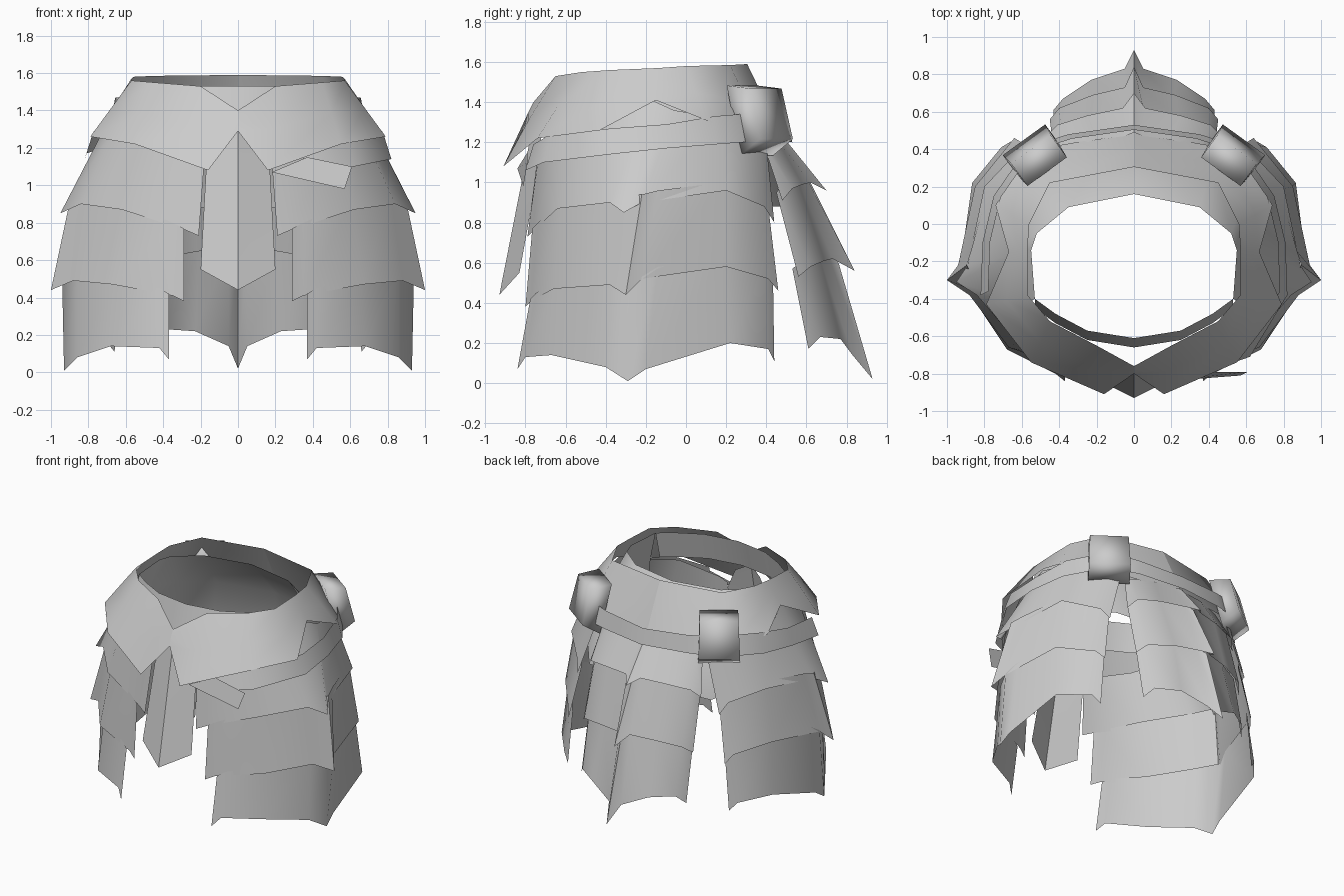
import bpy
import bmesh
import math
from mathutils import Matrix

default = bpy.data.objects.get("Cube")
if default:
    bpy.data.objects.remove(default)

grey = bpy.data.materials.new("plain_grey")
grey.use_nodes = True
grey.diffuse_color = (0.6, 0.6, 0.6, 1)
grey.node_tree.nodes["Principled BSDF"].inputs["Base Color"].default_value = (0.6, 0.6, 0.6, 1)


def finish(name, bm, angle):
    """Turn a bmesh into a named grey object with smooth shading."""
    mesh = bpy.data.meshes.new(name)
    bm.to_mesh(mesh)
    bm.free()
    mesh.materials.append(grey)
    obj = bpy.data.objects.new(name, mesh)
    bpy.context.collection.objects.link(obj)
    bpy.ops.object.select_all(action="DESELECT")
    obj.select_set(True)
    bpy.context.view_layer.objects.active = obj
    bpy.ops.object.shade_smooth_by_angle(angle=math.radians(angle))


def sheet(name, rows, angle=45):
    """Join equal rows of points into a sheet."""
    bm = bmesh.new()
    grid = [[bm.verts.new(p) for p in row] for row in rows]
    for low, high in zip(grid, grid[1:]):
        for i in range(len(low) - 1):
            bm.faces.new((low[i], low[i + 1], high[i + 1], high[i]))
    finish(name, bm, angle)


def flip(row):
    return [(-x, y, z) for x, y, z in reversed(row)]


def both(row):
    """Extend a half row that starts on the centre line to the other side."""
    return flip(row)[:-1] + list(row)


# Side panels: three flared tiers, each starting just inside the one above
top = [(.18, -.74, 1.13), (.24, -.73, 1.16), (.50, -.63, 1.25), (.66, -.40, 1.3),
       (.66, -.17, 1.41), (.69, -.06, 1.36), (.66, .17, 1.32), (.51, .36, 1.25), (.45, .40, 1.2)]
side_tiers = {
    "upper": [(.21, -.79, .73), (.28, -.76, .76), (.62, -.64, .87), (.84, -.38, .9),
              (.95, -.31, .85), (.89, -.22, .9), (.80, .20, .96), (.62, .39, .88), (.58, .44, .8)],
    "middle": [(.29, -.80, .38), (.35, -.77, .41), (.67, -.66, .47), (.88, -.38, .49),
               (1.0, -.30, .44), (.94, -.22, .52), (.85, .20, .58), (.68, .41, .52), (.64, .46, .46)],
    "lower": [(.37, -.84, .07), (.42, -.80, .13), (.68, -.67, .14), (.86, -.40, .08),
              (.93, -.29, .01), (.92, -.20, .07), (.865, .22, .20), (.71, .41, .17), (.66, .44, .11)],
}
for tier, bottom in side_tiers.items():
    if tier != "upper":
        top = [(x * .975, -.19 + (y + .19) * .96, z + .04) for x, y, z in top]
        top[:2] = [(b[0], t[1], t[2]) for b, t in zip(bottom, top[:2])]
        top[4] = (top[4][0] * .965, -.22, top[4][2] + .05)
        top[5] = (top[5][0], -.14, top[5][2] + .02)
    sheet("left_panel_" + tier, [bottom, top])
    sheet("right_panel_" + tier, [flip(bottom), flip(top)])
    top = bottom

# Back tail: three ridged tiers
top = [(0, .49, 1.22), (.05, .47, 1.22), (.2, .45, 1.22), (.36, .41, 1.2), (.41, .39, 1.18)]
tail_tiers = {
    "upper": [(0, .70, .96), (.06, .62, 1.0), (.25, .58, .99), (.41, .53, .97), (.46, .48, .91)],
    "middle": [(0, .84, .56), (.05, .73, .62), (.22, .69, .61), (.40, .62, .58), (.45, .56, .53)],
    "lower": [(0, .93, .02), (.05, .83, .14), (.23, .77, .22), (.38, .67, .23), (.43, .61, .17)],
}
for tier, bottom in tail_tiers.items():
    if tier != "upper":
        top = [(x * .95, y - (.03 if x else .08), z + .04) for x, y, z in top]
    sheet("tail_" + tier, [both(bottom), both(top)])
    top = bottom

# Front tongue with a centre crease
sheet("front_tongue", [both([(0, -.93, .44), (.2, -.83, .55)]),
                       both([(0, -.79, 1.15), (.17, -.73, 1.1)]),
                       both([(0, -.76, 1.3), (.1, -.72, 1.25)])], 20)

# Waist collar: crossed flaps in front, raised notch at the sides
rim = [(0, -.76, 1.40), (.2, -.65, 1.53), (.45, -.52, 1.55), (.57, -.38, 1.56),
       (.57, -.14, 1.57), (.56, 0, 1.58), (.45, .22, 1.585), (0, .305, 1.59)]
hem = [(0, -.8, 1.29), (.16, -.91, 1.08), (.55, -.74, 1.22), (.79, -.43, 1.26),
       (.67, -.15, 1.41), (.74, .1, 1.31), (.58, .39, 1.2), (0, .49, 1.19)]
middle = [((a[0] + b[0]) * .5, (a[1] + b[1]) * .505, (a[2] + b[2]) * .5)
          for a, b in zip(rim, hem)]
sheet("collar_left", [hem, middle, rim], 80)
sheet("collar_right", [flip(hem), flip(middle), flip(rim)], 80)

# Lining: a flared inner shell at the sides and back, a short band in front
shell_top = [(0, .16, 1.53), (.35, .09, 1.53), (.52, -.05, 1.53), (.55, -.14, 1.53), (.53, -.4, 1.53)]
shell_low = [(0, .43, 1.22), (.42, .34, 1.22), (.6, .16, 1.24), (.64, -.12, 1.3), (.6, -.44, 1.3)]
shell_hem = [(0, .47, .88), (.5, .42, .88), (.67, .2, .95), (.74, -.16, 1.12), (.64, -.48, 1.15)]
sheet("inner_lining", [both(shell_hem), both(shell_low), both(shell_top)])
band = [(0, -.61, 1.53), (.25, -.57, 1.53), (.42, -.48, 1.53), (.53, -.4, 1.53)]
sheet("front_lining", [both([(x, y - .05, z - .2) for x, y, z in band]), both(band)])

# Strap around the sides and back: x, y, lower z, width
strap = [(0, .53, 1.2, .11), (.35, .48, 1.21, .12), (.57, .41, 1.21, .14), (.75, .15, 1.19, .14),
         (.81, -.1, 1.17, .12), (.82, -.38, 1.14, .13), (.62, -.71, 1.1, .14), (.36, -.80, 1.06, .13)]
low = [(x, y, z) for x, y, z, w in strap]
high = [(x * .95, y * .95, z + w) for x, y, z, w in strap]
sheet("waist_strap", [flip(low[:6])[:-1] + low, flip(high[:6])[:-1] + high])
sheet("strap_end", [[(.18, -.84, 1.07), (.57, -.81, .98)], [(.37, -.79, 1.15), (.61, -.79, 1.1)]])

# Soft pouches on the back corners, leaning along the slope
for name, side in (("left_pouch", 1), ("right_pouch", -1)):
    bm = bmesh.new()
    bmesh.ops.create_cube(bm, size=1)
    for v in bm.verts:
        if v.co.z > 0:
            v.co.x *= .93
        if v.co.y > 0:
            v.co.z *= .72
    place = (Matrix.Translation((side * .53, .37, 1.325))
             @ Matrix.Rotation(side * math.radians(-36), 4, "Z")
             @ Matrix.Rotation(math.radians(14), 4, "X")
             @ Matrix.Diagonal((.28, .14, .36, 1)))
    bmesh.ops.transform(bm, matrix=place, verts=bm.verts)
    finish(name, bm, 120)
